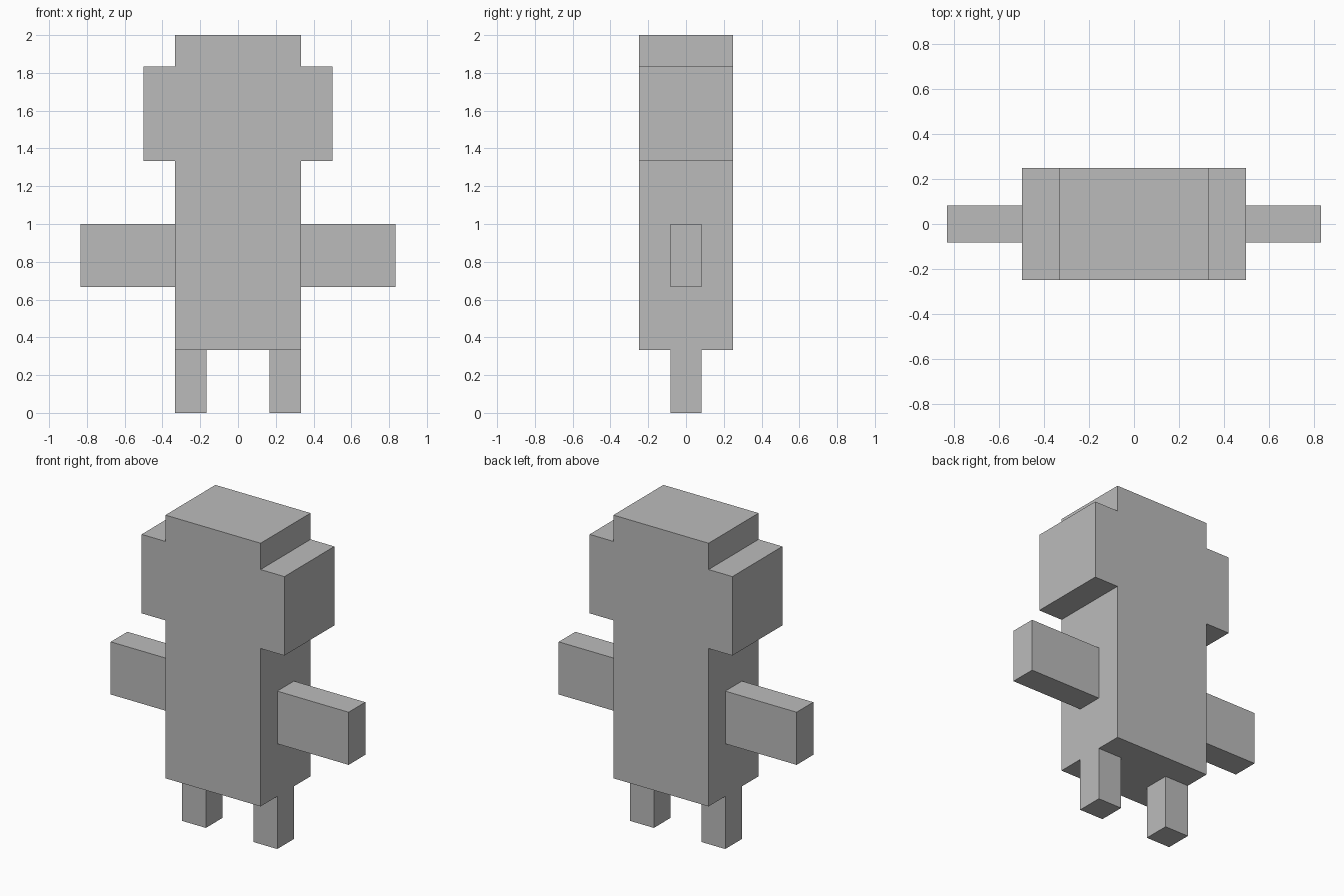
import bpy
import bmesh

cube = bpy.data.objects.get("Cube")
if cube:
    bpy.data.objects.remove(cube, do_unlink=True)

U = 1 / 6  # one block unit

grey = bpy.data.materials.new("plain grey")
grey.use_nodes = True
grey.diffuse_color = (0.5, 0.5, 0.5, 1)
grey.node_tree.nodes["Principled BSDF"].inputs["Base Color"].default_value = grey.diffuse_color


def add_object(name, bm):
    bmesh.ops.recalc_face_normals(bm, faces=bm.faces)
    mesh = bpy.data.meshes.new(name)
    bm.to_mesh(mesh)
    bm.free()
    mesh.materials.append(grey)
    obj = bpy.data.objects.new(name, mesh)
    bpy.context.collection.objects.link(obj)
    return obj


def add_block(name, low, high):
    """Box between two corners given in block units."""
    bm = bmesh.new()
    bmesh.ops.create_cube(bm, size=1)
    for v in bm.verts:
        v.co = [U * (h if c > 0 else l) for c, l, h in zip(v.co, low, high)]
    return add_object(name, bm)


# Body and head: one stepped outline, mirrored and extruded front to back
half = [(2, 2), (2, 8), (3, 8), (3, 11), (2, 11), (2, 12)]
outline = half + [(-x, z) for x, z in reversed(half)]
depth = 1.5
bm = bmesh.new()
front = bm.faces.new([bm.verts.new((x * U, -depth * U, z * U)) for x, z in outline])
extruded = bmesh.ops.extrude_face_region(bm, geom=[front], use_keep_orig=True)
back = [g for g in extruded["geom"] if isinstance(g, bmesh.types.BMVert)]
bmesh.ops.translate(bm, verts=back, vec=(0, 2 * depth * U, 0))
add_object("body_and_head", bm)

# Arms and legs on both sides
for side, s in (("left", 1), ("right", -1)):
    for part, inner, outer, bottom, top in (("arm", 2, 5, 4, 6), ("leg", 1, 2, 0, 2)):
        x0, x1 = sorted((s * inner, s * outer))
        add_block(f"{side}_{part}", (x0, -0.5, bottom), (x1, 0.5, top))
